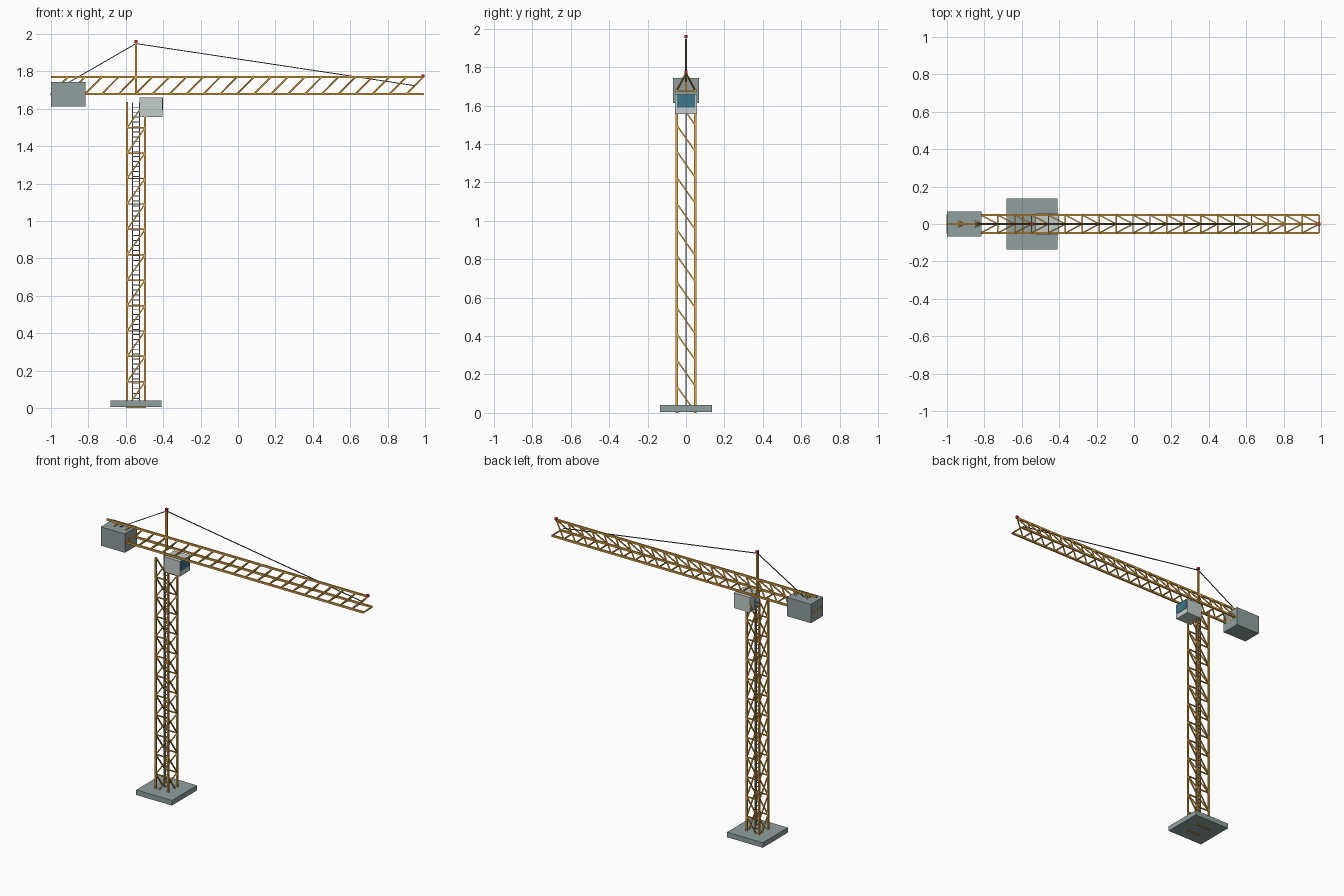
import bpy, bmesh
from math import pi, sqrt
from mathutils import Vector, Matrix

if "Cube" in bpy.data.objects:
    bpy.data.objects.remove(bpy.data.objects["Cube"])


def material(name, rgb):
    m = bpy.data.materials.new(name)
    m.use_nodes = True
    colour = (*rgb, 1)
    m.diffuse_color = colour
    m.node_tree.nodes["Principled BSDF"].inputs["Base Color"].default_value = colour
    return m


YELLOW = material("crane yellow", (0.82, 0.42, 0.06))
CONCRETE = material("concrete grey", (0.28, 0.35, 0.345))
PANEL = material("pale panel", (0.54, 0.61, 0.59))
GLASS = material("blue glass", (0.045, 0.18, 0.25))
STEEL = material("ladder steel", (0.28, 0.30, 0.32))
CABLE = material("dark cable", (0.09, 0.10, 0.11))
RED = material("warning red", (0.70, 0.02, 0.03))


def finish(name, bm, mat):
    mesh = bpy.data.meshes.new(name)
    bm.to_mesh(mesh)
    bm.free()
    mesh.materials.append(mat)
    obj = bpy.data.objects.new(name, mesh)
    bpy.context.collection.objects.link(obj)
    return obj


def bars(name, members, mat):
    """One object from many straight square bars, each (start, end, half width)."""
    bm = bmesh.new()
    square = Matrix.Rotation(pi / 4, 4, "Z")
    for a, b, half in members:
        a, b = Vector(a), Vector(b)
        d = b - a
        turn = d.to_track_quat("Z", "Y").to_matrix().to_4x4()
        r = half * sqrt(2)
        bmesh.ops.create_cone(bm, cap_ends=True, segments=4, radius1=r, radius2=r,
                              depth=d.length,
                              matrix=Matrix.Translation((a + b) / 2) @ turn @ square)
    return finish(name, bm, mat)


def box(name, centre, size, mat):
    bm = bmesh.new()
    bmesh.ops.create_cube(bm, size=1, matrix=Matrix.Translation(centre) @ Matrix.Diagonal((*size, 1)))
    return finish(name, bm, mat)


# Main dimensions
MX, HALF = -0.545, 0.048           # mast axis and half width
FOOT, TOP, BAYS = 0.004, 1.634, 12
LEG, BRACE = 0.0055, 0.0036
STEP = (TOP - FOOT) / BAYS

# Foundation slab
box("foundation_slab", (MX, 0, 0.023), (0.273, 0.273, 0.035), CONCRETE)

# Mast: four legs, front and back rails, a diagonal on each side of each bay
legs = [((MX + sx * HALF, sy * HALF, 0), (MX + sx * HALF, sy * HALF, TOP), LEG)
        for sx in (-1, 1) for sy in (-1, 1)]
bars("mast_legs", legs, YELLOW)
braces = []
for i in range(BAYS):
    lo = FOOT + i * STEP
    hi = lo + STEP
    for s in (-HALF, HALF):
        braces.append(((MX - HALF, s, lo), (MX + HALF, s, lo), BRACE))
        braces.append(((MX - HALF, s, lo), (MX + HALF, s, hi), BRACE))
        braces.append(((MX + s, HALF, lo), (MX + s, -HALF, hi), BRACE))
bars("mast_bracing", braces, YELLOW)

# Ladder inside the mast
W = 0.018
bars("ladder_rails", [((MX + s, 0, 0.04), (MX + s, 0, TOP), 0.0027) for s in (-W, W)], STEEL)
RUNGS = 60
rung_gap = (TOP - 0.05) / RUNGS
bars("ladder_rungs", [((MX - W, 0, 0.05 + i * rung_gap), (MX + W, 0, 0.05 + i * rung_gap), 0.0022)
                      for i in range(RUNGS)], STEEL)

# Jib: triangular truss with the single chord on top
X0, X1, PANELS = -1.0, 0.99, 22
LOW, HIGH = 1.678, 1.769
PITCH = (X1 - X0) / PANELS
bars("jib_chords", [((X0, y, z), (X1, y, z), 0.006)
                    for y, z in ((-HALF, LOW), (HALF, LOW), (0, HIGH))], YELLOW)
lattice = []
for i in range(PANELS + 1):
    x = X0 + i * PITCH
    lattice.append(((x, -HALF, LOW), (x, HALF, LOW), BRACE))
    if i < PANELS:
        for s in (-HALF, HALF):
            lattice.append(((x, s, LOW), (x + PITCH, 0, HIGH), BRACE))
bars("jib_lattice", lattice, YELLOW)

# Counterweight at the rear end
box("counterweight", (-0.908, 0, 1.678), (0.184, 0.134, 0.13), CONCRETE)

# Tower peak and tie cables
PEAK = (MX, 0, 1.948)
bars("tower_peak", [((MX, 0, LOW), PEAK, 0.006)], YELLOW)
bars("tie_cables", [(PEAK, (0.94, 0, 1.724), 0.0024), (PEAK, (-0.92, 0, 1.732), 0.0024)], CABLE)

# Operator cab with its window facing along the jib
box("cab", (-0.465, 0, 1.607), (0.122, 0.112, 0.104), PANEL)
box("cab_window", (-0.404, 0, 1.624), (0.006, 0.094, 0.068), GLASS)

# Warning lamps
box("peak_lamp", (MX, 0, 1.959), (0.016, 0.016, 0.016), RED)
box("jib_tip_lamp", (X1, 0, 1.775), (0.016, 0.016, 0.016), RED)
